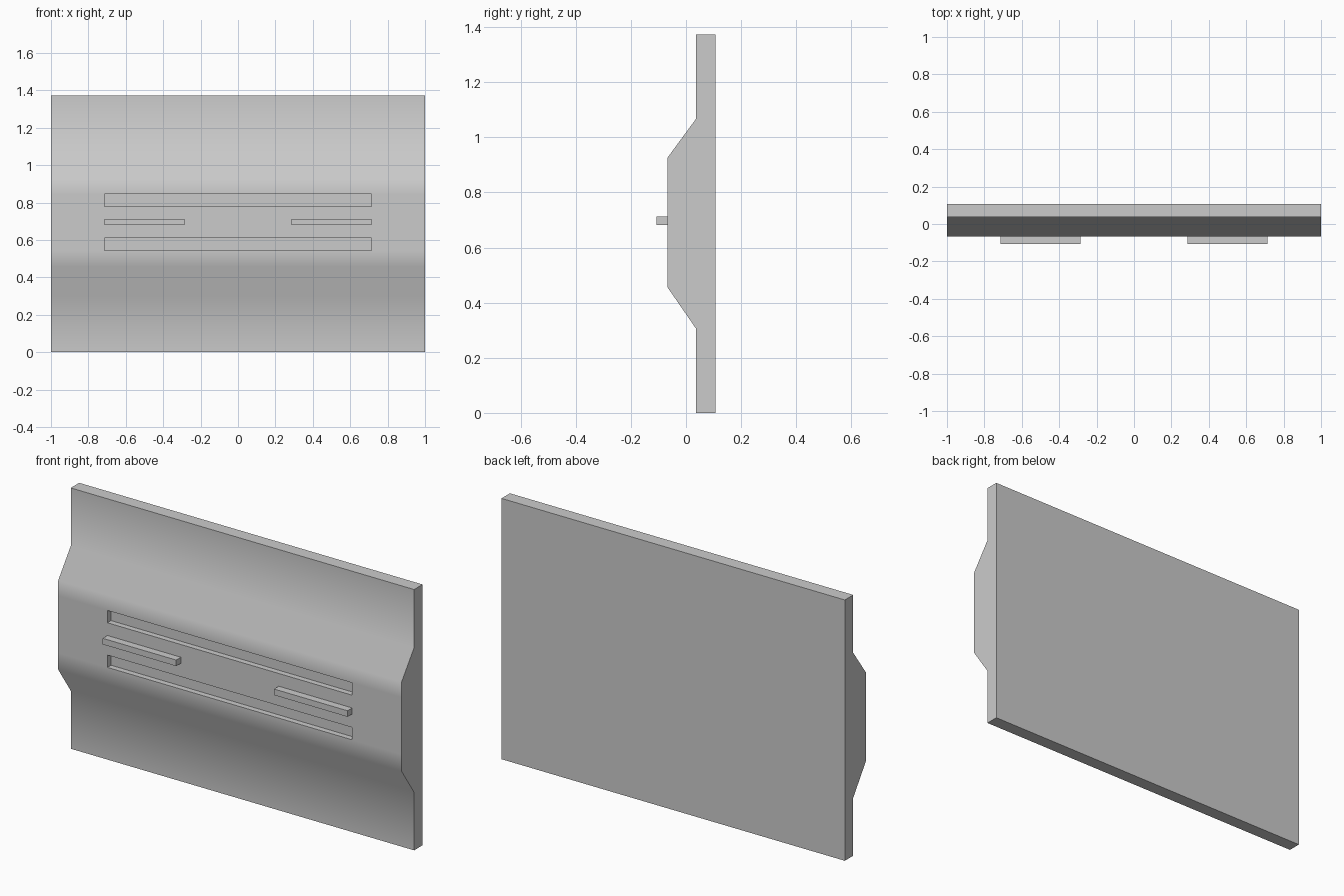
import bpy, bmesh

if "Cube" in bpy.data.objects:
    bpy.data.objects.remove(bpy.data.objects["Cube"])

BACK, FRONT, RAISED, NOSE = 0.107, 0.037, -0.068, -0.107
X_SLOT = 0.713
SLOT_DEPTH = 0.03
SLOTS = [(0.545, 0.61), (0.78, 0.845)]


def finish(bm, name):
    bmesh.ops.recalc_face_normals(bm, faces=bm.faces)
    mesh = bpy.data.meshes.new(name)
    bm.to_mesh(mesh)
    bm.free()
    obj = bpy.data.objects.new(name, mesh)
    bpy.context.collection.objects.link(obj)
    return obj


# Panel: side profile (y, z) lofted through four x stations
slot_rows = [(RAISED, z) for pair in SLOTS for z in pair]
profile = [(BACK, 0), (FRONT, 0), (FRONT, 0.305), (RAISED, 0.457), *slot_rows,
           (RAISED, 0.925), (FRONT, 1.068), (FRONT, 1.373), (BACK, 1.373)]
bm = bmesh.new()
rings = [[bm.verts.new((x, y, z)) for y, z in profile]
         for x in (-1, -X_SLOT, X_SLOT, 1)]
n = len(profile)
slot_faces = []
for col, (a, b) in enumerate(zip(rings, rings[1:])):
    for i in range(n):
        j = (i + 1) % n
        face = bm.faces.new((a[i], a[j], b[j], b[i]))
        if col == 1 and i < n - 1 and (profile[i][1], profile[j][1]) in SLOTS:
            slot_faces.append(face)
bm.faces.new(rings[0])
bm.faces.new(rings[-1])

# Two long recessed slots pushed into the raised face
bmesh.ops.recalc_face_normals(bm, faces=bm.faces)
for face in bmesh.ops.extrude_discrete_faces(bm, faces=slot_faces)["faces"]:
    bmesh.ops.translate(bm, verts=face.verts, vec=(0, SLOT_DEPTH, 0))
panel = finish(bm, "panel")
bpy.context.view_layer.objects.active = panel
panel.select_set(True)
bpy.ops.object.shade_smooth_by_angle(angle=0.7)

# Pair of short raised bars between the slots
for side, name in ((-1, "bar_left"), (1, "bar_right")):
    bm = bmesh.new()
    bmesh.ops.create_cube(bm, size=1)
    bmesh.ops.scale(bm, verts=bm.verts, vec=(0.428, RAISED - NOSE, 0.032))
    bmesh.ops.translate(bm, verts=bm.verts,
                        vec=(side * 0.499, (RAISED + NOSE) / 2, 0.697))
    finish(bm, name)
